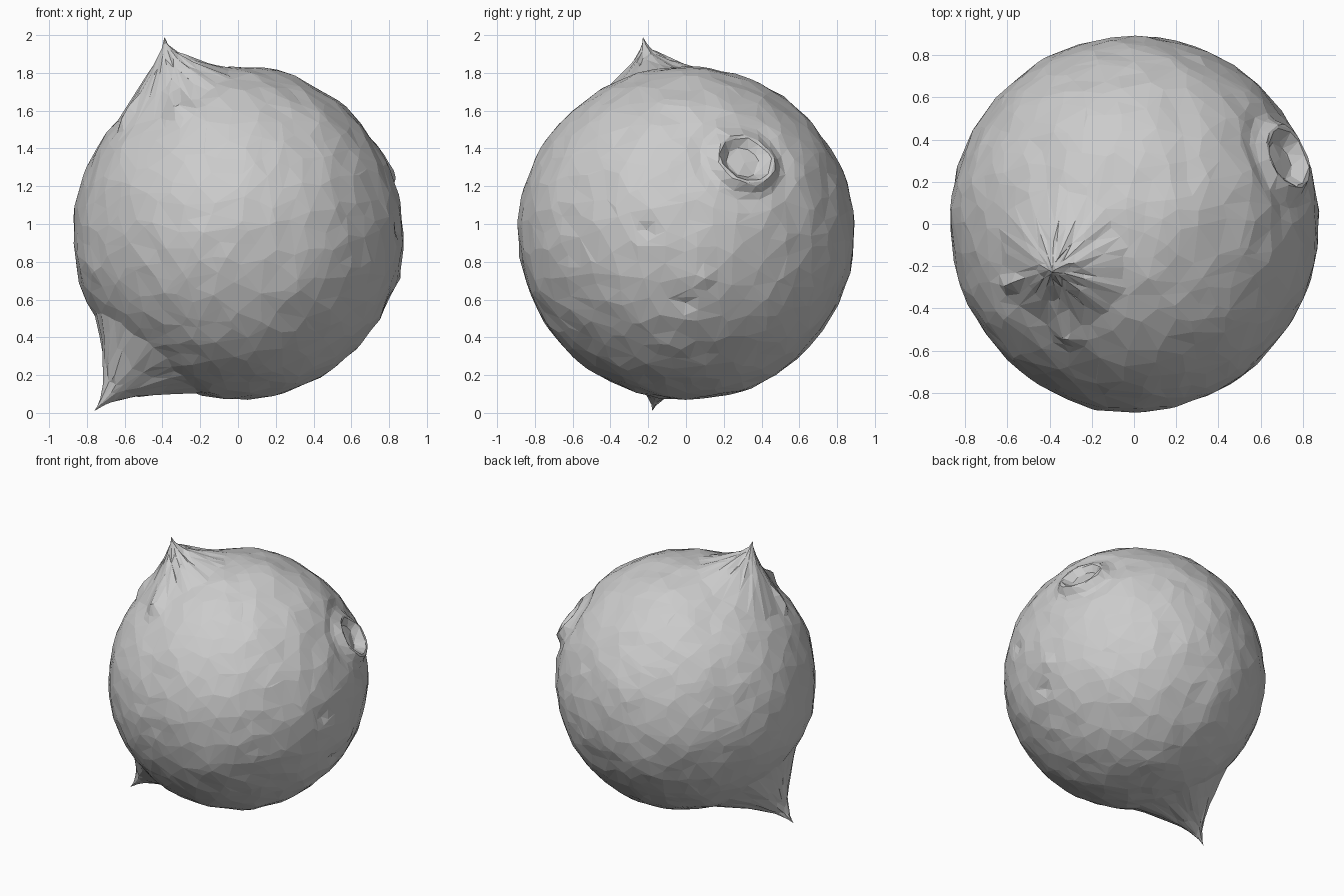
import bpy, bmesh, math
from mathutils import Vector, noise

if "Cube" in bpy.data.objects:
    bpy.data.objects.remove(bpy.data.objects["Cube"])

CENTRE = Vector((0, 0, 0.95))
RADII = Vector((0.872, 0.888, 0.88))


def smooth(t):
    t = min(1, max(0, t))
    return t * t * (3 - 2 * t)


# Spikes: axis of the base, tip position, base half-angle, concavity
SPIKES = [
    (Vector((-0.48, -0.23, 1)).normalized(), Vector((-0.39, -0.23, 2.0)), 0.37, 1.0),
    (Vector((-0.77, -0.18, -1)).normalized(), Vector((-0.77, -0.18, 0.0)), 0.37, 1.0),
]
# Ringed crater: direction and rim radius
CRATER = Vector((0.74, 0.315, 0.40)).normalized()
RIM = 0.165
# Small knocks on the surface: direction, radius, depth
KNOCKS = [
    (Vector((0.85, 0.0, -0.40)), 0.09, -0.025),
    (Vector((0.86, 0.1, -0.24)), 0.09, 0.02),
    (Vector((0.88, -0.22, 0.02)), 0.07, -0.015),
    (Vector((0.2, 0.05, 0.87)), 0.18, 0.012),
    (Vector((-0.60, -0.28, 0.58)), 0.08, 0.045),
    (Vector((-0.33, -0.53, 0.68)), 0.11, 0.05),
]


def surface(d):
    # Lumpy body
    r = 1 + 0.012 * noise.noise(d * 2.5) + 0.010 * noise.noise(d * 7)
    # Crater with a sunken floor and a rim that is higher on its lower side
    a = d.angle(CRATER)
    low = smooth(0.5 + (CRATER.z - d.z) / (2 * RIM))
    r += (0.012 + 0.038 * low) * math.exp(-((a - RIM) / 0.04) ** 2)
    r -= 0.035 * smooth((RIM - a) / 0.07)
    r -= 0.012 * math.exp(-((a - 0.27) / 0.05) ** 2)
    for k, size, depth in KNOCKS:
        r += depth * math.exp(-(d.angle(k) / size * 1.5) ** 2)
    p = CENTRE + Vector((d.x * RADII.x, d.y * RADII.y, d.z * RADII.z)) * r
    # Pull spikes out, with folds running down their sides
    for axis, tip, spread, power in SPIKES:
        a = d.angle(axis)
        if a < spread * 1.3:
            side = (d - axis * d.dot(axis)).normalized() if a > 1e-4 else Vector((1, 0, 0))
            fold = noise.noise(side * 3.5 + axis * 3) * 0.13 + noise.noise(side * 9) * 0.07
            t = max(0, a - 0.02) / (spread * (1 + fold))
            if t < 1:
                rough = noise.noise(d * 14) * 0.10 * t * (1 - t) * 4
                p = p.lerp(tip, min(1, max(0, (1 - t) ** power + rough)))
    return p


# Body with spikes and crater in one skin
bm = bmesh.new()
bmesh.ops.create_icosphere(bm, subdivisions=7, radius=1)
for v in bm.verts:
    v.co = surface(v.co.normalized())
bmesh.ops.remove_doubles(bm, verts=bm.verts, dist=1e-5)
mesh = bpy.data.meshes.new("spiked_ball")
bm.to_mesh(mesh)
bm.free()
ball = bpy.data.objects.new("spiked_ball", mesh)
bpy.context.collection.objects.link(ball)

# Irregular low-poly facets
facets = ball.modifiers.new("facets", 'DECIMATE')
facets.ratio = 0.03
